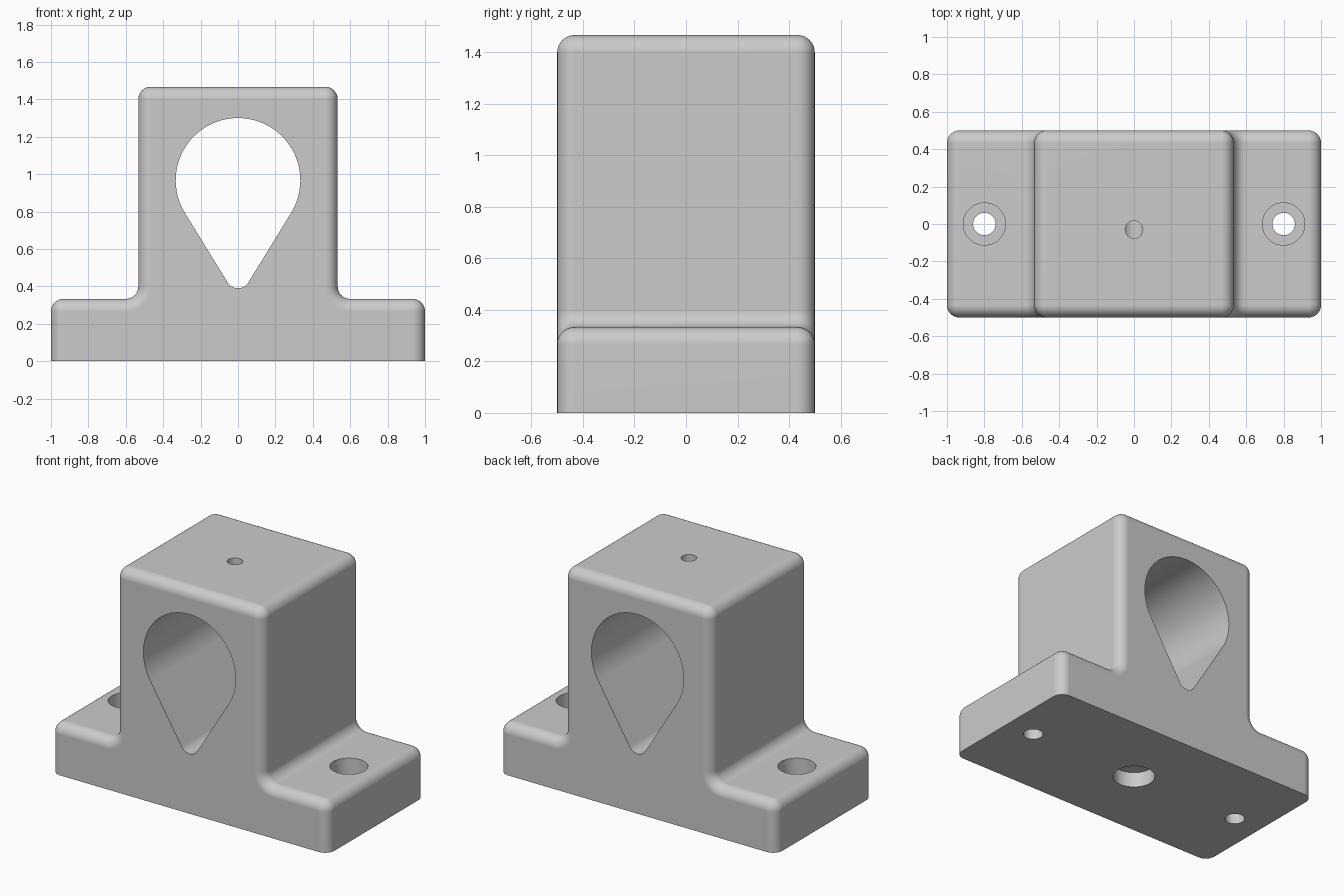
import bpy
import bmesh
from math import sin, cos, pi, radians, asin, degrees

if "Cube" in bpy.data.objects:
    bpy.data.objects.remove(bpy.data.objects["Cube"], do_unlink=True)

R = 0.0667        # edge rounding and inner fillet
STEPS = 8
BASE_TOP, TOWER_HALF, TOP = 0.333, 0.533, 1.467

grey = bpy.data.materials.new("plain_grey")
grey.use_nodes = True
grey.diffuse_color = (0.6, 0.6, 0.6, 1)
grey.node_tree.nodes["Principled BSDF"].inputs["Base Color"].default_value = (0.6, 0.6, 0.6, 1)


def arc(cx, cz, r, start, end, steps=STEPS):
    angles = [radians(start + (end - start) * i / steps) for i in range(steps + 1)]
    return [(cx + r * cos(a), cz + r * sin(a)) for a in angles]


def outline(d):
    """Stepped block outline, moved inward by d everywhere but the bottom."""
    half = [(1 - d, 0)]
    half += arc(1 - R, BASE_TOP - R, R - d, 0, 90)
    half += arc(TOWER_HALF + R, BASE_TOP + R, R + d, 270, 180)
    half += arc(TOWER_HALF - R, TOP - R, R - d, 0, 90)
    return half + [(-x, z) for x, z in reversed(half)]


def loft(name, rings):
    """Skin a list of (y, outline) rings and cap both ends."""
    bm = bmesh.new()
    loops = [[bm.verts.new((x, y, z)) for x, z in pts] for y, pts in rings]
    for a, b in zip(loops, loops[1:]):
        n = len(a)
        for i in range(n):
            j = (i + 1) % n
            bm.faces.new((a[i], a[j], b[j], b[i]))
    bm.faces.new(loops[0])
    bm.faces.new(loops[-1])
    bmesh.ops.remove_doubles(bm, verts=bm.verts, dist=0.0001)
    bmesh.ops.recalc_face_normals(bm, faces=bm.faces)
    mesh = bpy.data.meshes.new(name)
    bm.to_mesh(mesh)
    bm.free()
    obj = bpy.data.objects.new(name, mesh)
    bpy.context.collection.objects.link(obj)
    mesh.materials.append(grey)
    return obj


def drill(name, x, y, r, low, high):
    bpy.ops.mesh.primitive_cylinder_add(vertices=48, radius=r, depth=high - low,
                                        location=(x, y, (low + high) / 2))
    obj = bpy.context.object
    obj.name = name
    obj.data.materials.append(grey)
    return obj


# Block with a rounded front and back rim
front = []
for i in range(STEPS + 1):
    t = pi / 2 * i / STEPS
    front.append((-(0.5 - R + R * cos(t)), outline(R * (1 - sin(t)))))
back = [(-y, pts) for y, pts in reversed(front)]
block = loft("mounting_block", front + back)

# Teardrop bore: large and small circle joined by tangents
big, small, z_big, z_small = 0.333, 0.065, 0.967, 0.455
lean = degrees(asin((big - small) / (z_big - z_small)))
teardrop = arc(0, z_big, big, -lean, 180 + lean, 64)
teardrop += arc(0, z_small, small, 180 + lean, 360 - lean, 16)
cutters = [loft("bore_cutter", [(-0.7, teardrop), (0.7, teardrop)])]

# Screw holes with counterbores, set screw hole, blind recess underneath
for side in (-1, 1):
    cutters.append(drill("screw_cutter", side * 0.8, 0, 0.06, -0.1, 0.5))
    cutters.append(drill("counterbore_cutter", side * 0.8, 0, 0.113, 0.14, 0.5))
cutters.append(drill("set_screw_cutter", 0, -0.03, 0.047, 1.1, 1.6))
cutters.append(drill("recess_cutter", 0, 0, 0.127, -0.1, 0.1))

bpy.ops.object.select_all(action='DESELECT')
block.select_set(True)
bpy.context.view_layer.objects.active = block
for cutter in cutters:
    cutter.hide_render = True
    cut = block.modifiers.new("cut", 'BOOLEAN')
    cut.operation = 'DIFFERENCE'
    cut.solver = 'EXACT'
    cut.object = cutter
    bpy.ops.object.modifier_apply(modifier=cut.name)
    bpy.data.objects.remove(cutter, do_unlink=True)

# Smooth rounding with flat faces kept flat
bpy.ops.object.shade_smooth_by_angle(angle=radians(30))
weighted = block.modifiers.new("flat_faces", 'WEIGHTED_NORMAL')
weighted.keep_sharp = True
